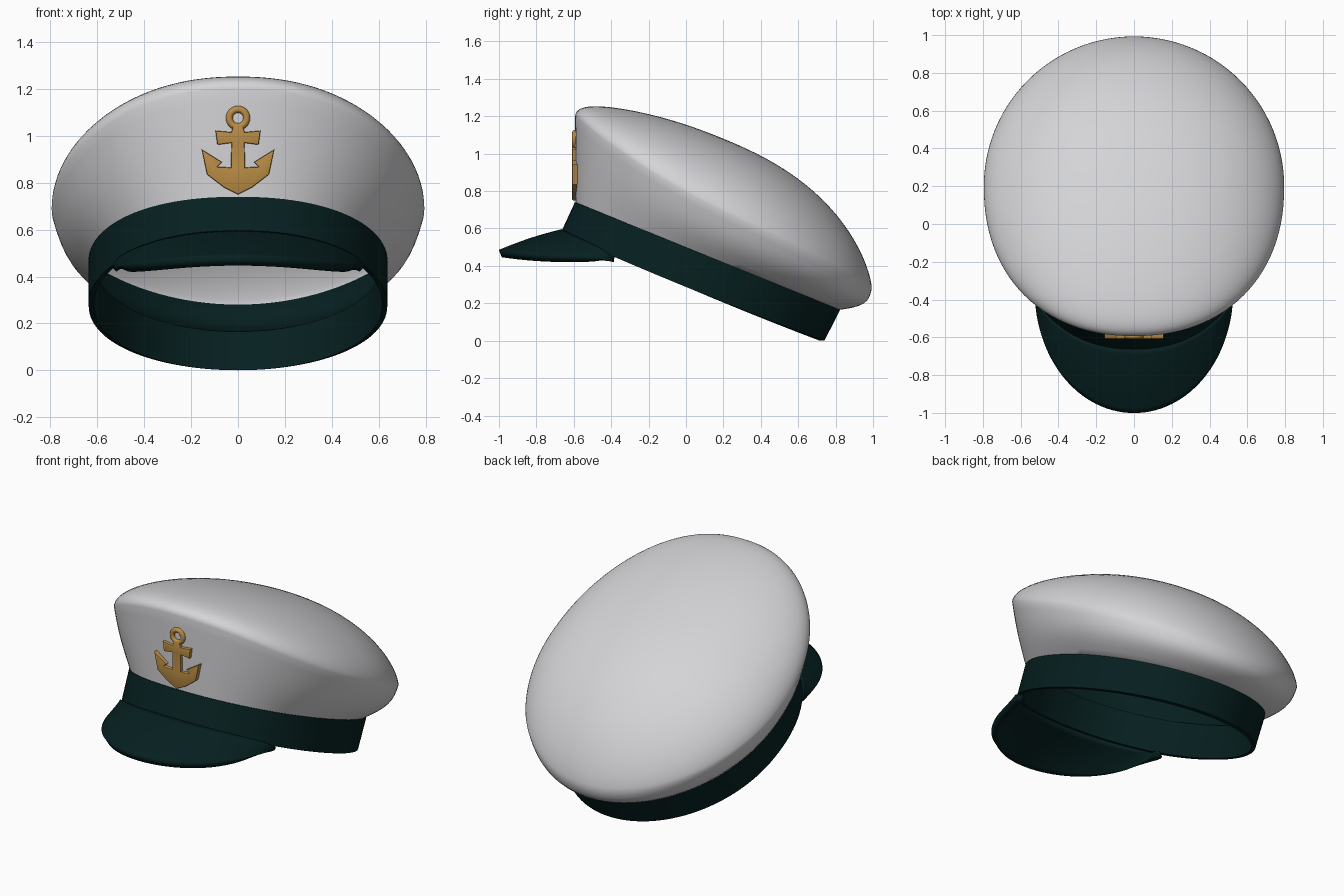
import bpy, bmesh, math

if "Cube" in bpy.data.objects:
    bpy.data.objects.remove(bpy.data.objects["Cube"])

N = 112


def material(name, rgb):
    m = bpy.data.materials.new(name)
    m.diffuse_color = (*rgb, 1)
    m.use_nodes = True
    m.node_tree.nodes["Principled BSDF"].inputs["Base Color"].default_value = m.diffuse_color
    return m


WHITE = material("white cloth", (0.66, 0.66, 0.68))
GREEN = material("dark green", (0.002, 0.014, 0.0145))
GOLD = material("gold", (0.50, 0.27, 0.06))


def finish(name, bm, mats, angle=35):
    bmesh.ops.recalc_face_normals(bm, faces=bm.faces)
    me = bpy.data.meshes.new(name)
    bm.to_mesh(me)
    bm.free()
    for m in mats:
        me.materials.append(m)
    ob = bpy.data.objects.new(name, me)
    bpy.context.collection.objects.link(ob)
    bpy.ops.object.select_all(action='DESELECT')
    ob.select_set(True)
    bpy.context.view_layer.objects.active = ob
    bpy.ops.object.shade_smooth_by_angle(angle=math.radians(angle))
    return ob


def unit(t):
    # Unit outline, slightly squarer at the front; second value is 1 at the front
    s, c = math.sin(t), math.cos(t)
    if c > 0:
        e = 0.91
        return math.copysign(abs(s) ** e, s), c ** e
    return s, c


def band_bottom(t, k=1.0):
    u, v = unit(t)
    return (0.637 * u * k, 0.035 - 0.705 * v * k, 0.288 + 0.288 * v - 0.015 * u * u)


def band_top(t, k=1.0):
    u, v = unit(t)
    return (0.635 * u * k, 0.115 - 0.705 * v * k, 0.4525 + 0.2875 * v)


def dome(t, s, k=1.0, drop=0.0):
    # Puffed top: s runs from 0 at the centre to 1 at the seam
    u, v = unit(t)
    w = s * v
    z = 0.69 + 0.40 * w + 0.05 * w * w + 0.06 * w ** 3
    z += 0.39 * max(0, 1 - s ** 2.2) ** 0.6
    z -= 0.075 * w * max(0, 1 - s ** 4) ** 0.65
    return (0.795 * u * s * k, 0.2 - 0.793 * w * k, z - drop)


def panel(t, f, k=1.0):
    # Flared side wall between band and seam, bulging towards the back
    a, b = band_top(t, k), dome(t, 1, k)
    u, v = unit(t)
    g = 0.045 * math.sin(math.pi * f) * (1 - v) / 2
    p = [a[i] + (b[i] - a[i]) * f for i in range(3)]
    return (p[0] + g * u, p[1] - g * v, p[2] - g * 0.5)


def loft(name, rings, mats, strip_mats=None, loop=False, cap=False):
    bm = bmesh.new()
    rows = [[bm.verts.new(r(2 * math.pi * i / N)) for i in range(N)] for r in rings]
    pairs = list(zip(rows, rows[1:]))
    if loop:
        pairs.append((rows[-1], rows[0]))
    for j, (a, b) in enumerate(pairs):
        for i in range(N):
            f = bm.faces.new((a[i], a[(i + 1) % N], b[(i + 1) % N], b[i]))
            f.material_index = strip_mats[j] if strip_mats else 0
    if cap:
        bm.faces.new(rows[0])
        bm.faces.new(rows[-1])
    return finish(name, bm, mats)


# Crown: inner dome, green inner wall, outer wall, outer dome
D, P = 22, 8
svals = [math.sin(math.pi / 2 * (i + 0.3) / (D + 0.3)) for i in range(D + 1)]
rings, idx = [], []
for s in svals:
    rings.append(lambda t, s=s: dome(t, s, 0.98, 0.018 * (1 - s ** 6)))
    idx.append(0)
idx[-1] = 1
for i in range(P - 1, -1, -1):
    rings.append(lambda t, f=i / P: panel(t, f, 0.98))
    idx.append(1)
idx[-1] = 0
for i in range(P + 1):
    rings.append(lambda t, f=i / P: panel(t, f))
    idx.append(0)
for s in svals[-2::-1]:
    rings.append(lambda t, s=s: dome(t, s))
    idx.append(0)
loft("crown", rings, [WHITE, GREEN], idx, cap=True)

# Band around the head
loft("band", [lambda t: band_bottom(t, 1.0), lambda t: band_top(t, 1.006),
              lambda t: band_top(t, 0.965), lambda t: band_bottom(t, 0.965)],
     [GREEN], loop=True)

# Visor, swept from the band's lower front edge to a rounded rim
bm = bmesh.new()
U, V = 56, 12
grid = []
for i in range(U + 1):
    a = 2 * i / U - 1
    x0, y0, z0 = band_bottom(math.radians(55) * a, 0.985)
    ph = math.pi / 2 * a
    c = max(0, math.cos(ph))
    x1, y1, z1 = 0.502 * math.sin(ph), -0.385 - 0.608 * c, 0.432 + 0.034 * c ** 3
    row = []
    for j in range(V + 1):
        f = j / V
        crest = 0.008 * math.sin(math.pi * f) * c
        row.append(bm.verts.new((x0 + (x1 - x0) * f, y0 + (y1 - y0) * f,
                                 z0 + (z1 - z0) * f + crest)))
    grid.append(row)
for i in range(U):
    for j in range(V):
        bm.faces.new((grid[i][j], grid[i + 1][j], grid[i + 1][j + 1], grid[i][j + 1]))
visor = finish("visor", bm, [GREEN])
mod = visor.modifiers.new("thickness", 'SOLIDIFY')
mod.thickness = 0.042
mod.offset = 0

# Anchor badge: mirrored outline extruded into a bevelled plate
half = [(0.06, 0.78), (0.132, 0.835), (0.155, 0.942), (0.068, 0.888),
        (0.088, 0.868), (0.03, 0.865), (0.028, 0.97), (0.088, 0.962),
        (0.096, 1.022), (0.028, 1.016), (0.02, 1.045)]
outline = [(0, 0.75)] + half + [(-x, z) for x, z in reversed(half)]
bm = bmesh.new()
face = bm.faces.new([bm.verts.new((x, -0.581, z)) for x, z in outline])
ext = bmesh.ops.extrude_face_region(bm, geom=[face])
front = [v for v in ext["geom"] if isinstance(v, bmesh.types.BMVert)]
bmesh.ops.translate(bm, verts=front, vec=(0, -0.028, 0))
rim = [e for e in bm.edges if all(v in front for v in e.verts)]
bmesh.ops.bevel(bm, geom=rim, offset=0.006, segments=2, profile=0.5, affect='EDGES')
bmesh.ops.triangulate(bm, faces=[f for f in bm.faces if len(f.verts) > 4])
finish("anchor_badge", bm, [GOLD])

# Ring at the top of the anchor
bpy.ops.mesh.primitive_torus_add(major_radius=0.037, minor_radius=0.015,
                                 major_segments=32, minor_segments=12,
                                 location=(0, -0.594, 1.076),
                                 rotation=(math.pi / 2, 0, 0))
ring = bpy.context.object
ring.name = "anchor_ring"
ring.data.materials.append(GOLD)
bpy.ops.object.shade_smooth()
